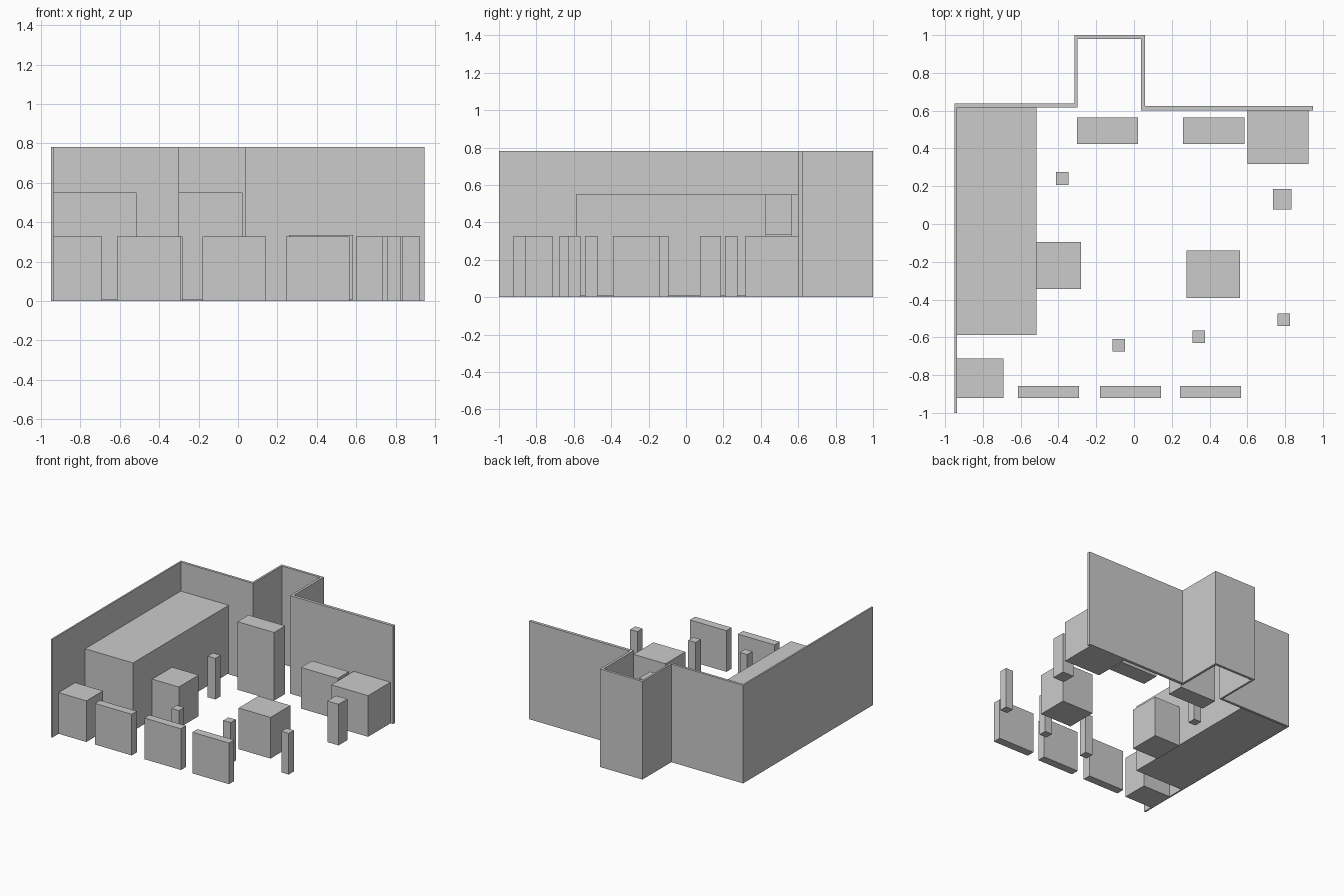
import bpy, bmesh

if "Cube" in bpy.data.objects:
    bpy.data.objects.remove(bpy.data.objects["Cube"])

WALL_H, LOW, TALL, LIFT = 0.782, 0.328, 0.55, 0.007


def prism(name, outline, z0, z1):
    """Extrude a closed plan outline from z0 to z1."""
    bm = bmesh.new()
    base = bm.faces.new([bm.verts.new((x, y, z0)) for x, y in outline])
    top = bmesh.ops.extrude_face_region(bm, geom=[base], use_keep_orig=True)
    moved = [v for v in top["geom"] if isinstance(v, bmesh.types.BMVert)]
    bmesh.ops.translate(bm, vec=(0, 0, z1 - z0), verts=moved)
    bmesh.ops.recalc_face_normals(bm, faces=bm.faces)
    mesh = bpy.data.meshes.new(name)
    bm.to_mesh(mesh)
    bm.free()
    obj = bpy.data.objects.new(name, mesh)
    bpy.context.collection.objects.link(obj)
    return obj


def block(name, x0, x1, y0, y1, z0=0.0, z1=LOW):
    return prism(name, [(x0, y0), (x1, y0), (x1, y1), (x0, y1)], z0, z1)


# Continuous wall with a rear alcove: outer side, then inner side back
prism("perimeter_wall", [
    (-0.95, -1), (-0.95, 0.637), (-0.316, 0.637), (-0.316, 1),
    (0.058, 1), (0.058, 0.624), (0.948, 0.624), (0.948, 0.6),
    (0.038, 0.6), (0.038, 0.98), (-0.3, 0.98), (-0.3, 0.617),
    (-0.937, 0.617), (-0.937, -1)], 0, WALL_H)

# Raised cabinets along the left and back walls
block("long_side_counter", -0.937, -0.515, -0.587, 0.617, LIFT, TALL)
block("tall_back_cabinet", -0.302, 0.022, 0.424, 0.563, LIFT, TALL)
block("low_back_cabinet", 0.259, 0.584, 0.424, 0.563, LIFT, LOW + LIFT)

# Larger low blocks
block("back_corner_unit", 0.6, 0.925, 0.318, 0.6)
block("left_table", -0.515, -0.281, -0.345, -0.094)
block("right_table", 0.279, 0.561, -0.391, -0.141)
block("front_corner_unit", -0.937, -0.692, -0.922, -0.713)

# Row of thin panels along the front
for i, x in enumerate((-0.615, -0.181, 0.243)):
    block(f"front_panel_{i + 1}", x, x + 0.323, -0.922, -0.857)

# Free-standing posts: centre x, centre y, width, depth
posts = [(-0.379, 0.241, 0.067, 0.067), (0.785, 0.131, 0.1, 0.111),
         (0.793, -0.507, 0.065, 0.065), (0.343, -0.597, 0.065, 0.065),
         (-0.081, -0.642, 0.065, 0.067)]
for i, (x, y, w, d) in enumerate(posts):
    block(f"post_{i + 1}", x - w / 2, x + w / 2, y - d / 2, y + d / 2)
